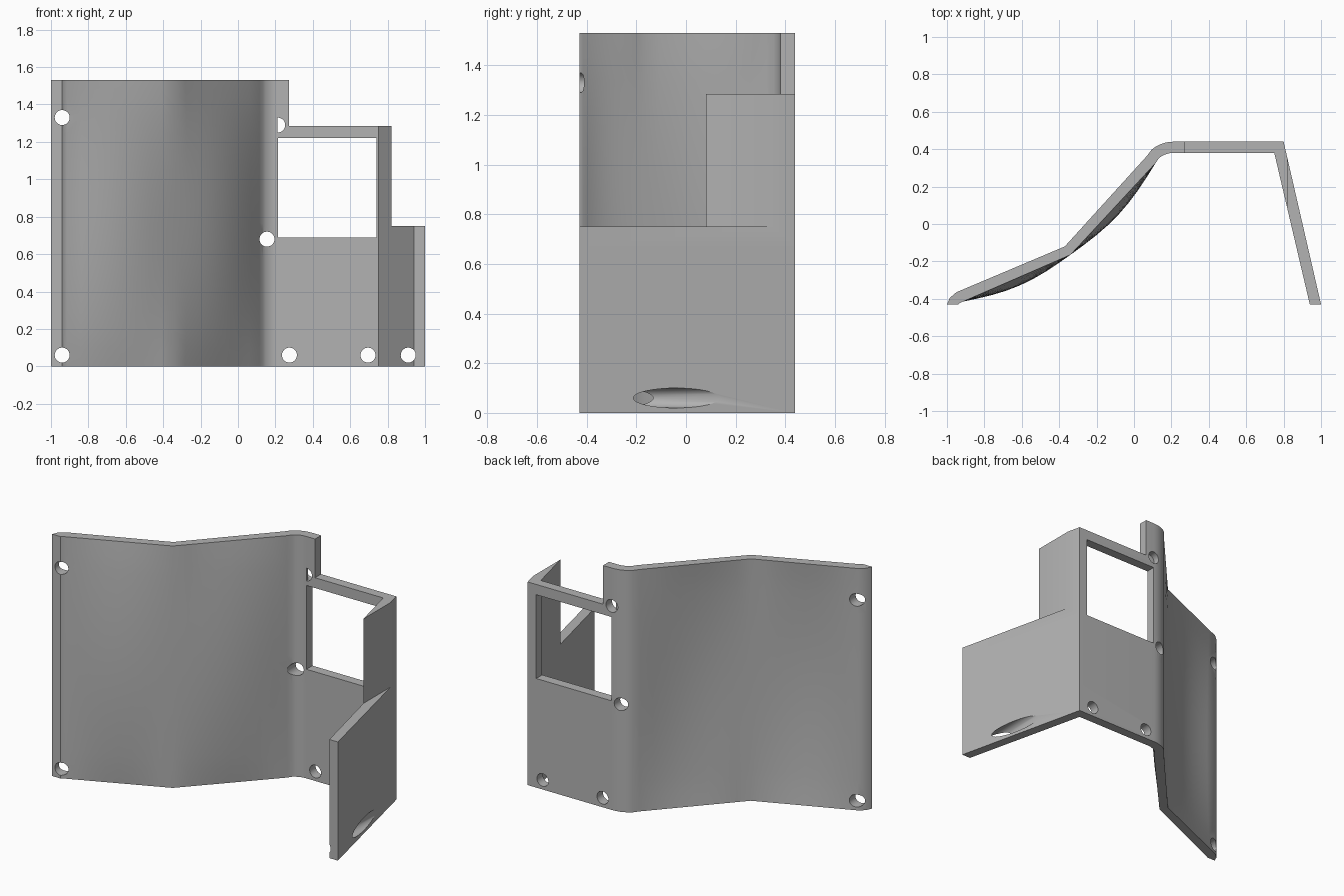
import bpy, bmesh, math
from mathutils import Vector

cube = bpy.data.objects.get("Cube")
if cube:
    bpy.data.objects.remove(cube)

HEIGHT = 1.53
ROWS = 16
STEPS = 8
BULGE = 0.042

grey = bpy.data.materials.new("plain grey")
grey.use_nodes = True
colour = (0.45, 0.45, 0.45, 1)
grey.diffuse_color = colour
grey.node_tree.nodes["Principled BSDF"].inputs["Base Color"].default_value = colour


def make_object(name, bm):
    bmesh.ops.recalc_face_normals(bm, faces=bm.faces)
    mesh = bpy.data.meshes.new(name)
    bm.to_mesh(mesh)
    bm.free()
    mesh.materials.append(grey)
    obj = bpy.data.objects.new(name, mesh)
    bpy.context.collection.objects.link(obj)
    return obj


# Plan of the bent sheet: matching (back, front) corner pairs and arc at the bend
pairs = [((-1, -.43), (-.94, -.43)), ((-.985, -.395), (-.93, -.422)),
         ((-.95, -.365), (-.915, -.415)), ((-.37, -.12), (-.34, -.165)),
         ((.07, .365), (.115, .325))]
for i in range(1, 7):
    a = math.radians(138 - 8 * i)
    pairs.append(((.21 + .18 * math.cos(a), .26 + .18 * math.sin(a)),
                  (.21 + .12 * math.cos(a), .26 + .12 * math.sin(a))))
pairs += [((.21, .44), (.21, .38)), ((.8, .44), (.75, .38)), ((1, -.43), (.94, -.43))]
BULGED = (2, 3)      # the two spans that swell towards the front


def plan(z):
    """Closed outline at height z, swelling most at mid height."""
    swell = BULGE * math.sin(math.pi * z / HEIGHT) ** 0.8 if 0 < z < HEIGHT - 1e-6 else 0
    back, front = [], []
    for k, (p, q) in enumerate(zip(pairs, pairs[1:])):
        n = STEPS if k in BULGED else 1
        for j in range(n):
            t = j / n
            for side, out in ((0, back), (1, front)):
                a, b = Vector(p[side]), Vector(q[side])
                d = (b - a).normalized()
                s = swell * math.sin(math.pi * t) if n > 1 else 0
                out.append(a.lerp(b, t) + Vector((d.y, -d.x)) * s)
    back.append(Vector(pairs[-1][0]))
    front.append(Vector(pairs[-1][1]))
    return back + front[::-1]


# Bent sheet
bm = bmesh.new()
rings = []
for r in range(ROWS + 1):
    z = HEIGHT * r / ROWS
    rings.append([bm.verts.new((p.x, p.y, z)) for p in plan(z)])
count = len(rings[0])
for low, high in zip(rings, rings[1:]):
    for i in range(count):
        j = (i + 1) % count
        bm.faces.new((low[i], low[j], high[j], high[i]))
for ring in (rings[0], rings[-1]):
    for i in range(count // 2 - 1):
        bm.faces.new((ring[i], ring[i + 1], ring[count - 2 - i], ring[count - 1 - i]))
panel = make_object("bent_panel", bm)


def cut(name, points, y0=-1, y1=1):
    """Cut an x-z outline through the panel from y0 to y1."""
    bm = bmesh.new()
    near = [bm.verts.new((x, y0, z)) for x, z in points]
    far = [bm.verts.new((x, y1, z)) for x, z in points]
    bm.faces.new(near)
    bm.faces.new(far)
    for i in range(len(points)):
        j = (i + 1) % len(points)
        bm.faces.new((near[i], near[j], far[j], far[i]))
    cutter = make_object(name, bm)
    cutter.hide_render = True
    bpy.context.view_layer.objects.active = panel
    mod = panel.modifiers.new(name, 'BOOLEAN')
    mod.operation = 'DIFFERENCE'
    mod.solver = 'EXACT'
    mod.object = cutter
    bpy.ops.object.modifier_apply(modifier=mod.name)
    bpy.data.objects.remove(cutter)


def box(x0, x1, z0, z1):
    return [(x0, z0), (x1, z0), (x1, z1), (x0, z1)]


def arc(x, z, start=0, sweep=360, n=32):
    closed = sweep == 360
    angles = [math.radians(start + sweep * i / n) for i in range(n if closed else n + 1)]
    return [(x + .04 * math.cos(a), z + .04 * math.sin(a)) for a in angles]


# Stepped outline and window
cut("top_step", box(.273, 1.2, 1.285, 2))
cut("wing_step", box(.82, 1.2, .75, 2))
cut("window", box(.213, .74, .69, 1.22), .2, .6)

# Screw holes, the upper middle one only half open at the front
for x, z in ((-.94, .06), (-.94, 1.33), (.155, .68), (.275, .06), (.695, .06), (.91, .06)):
    cut("screw_hole", arc(x, z))
cut("blind_hole", arc(.212, 1.29), .395, 1)
cut("half_hole", arc(.212, 1.29, -90, 180))

# Smooth the swelling and bend, keep the edges sharp
bpy.ops.object.select_all(action='DESELECT')
panel.select_set(True)
bpy.context.view_layer.objects.active = panel
bpy.ops.object.shade_smooth_by_angle(angle=math.radians(30))
